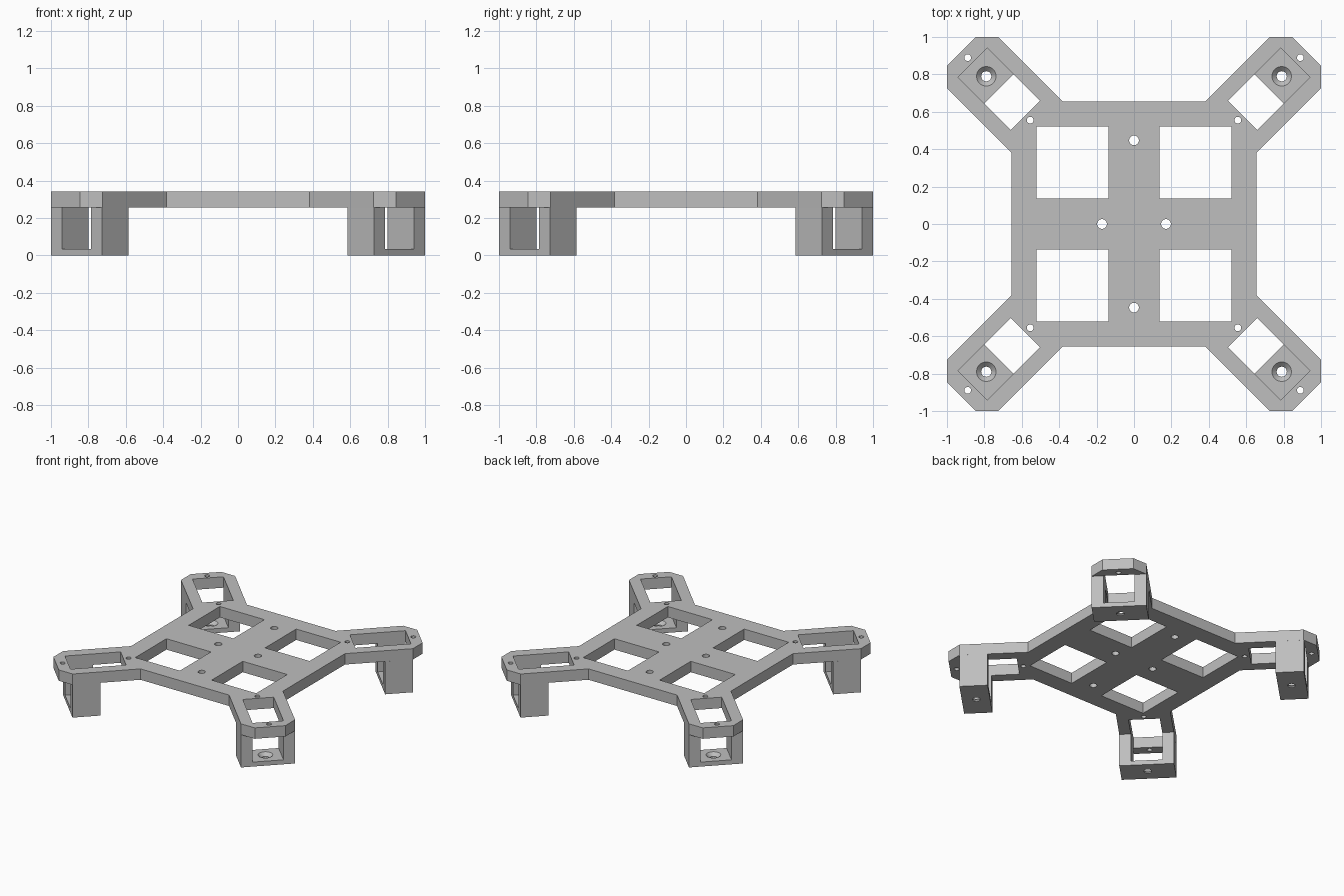
import bpy, bmesh
from math import cos, sin, pi, radians
from mathutils import Matrix, Vector

cube = bpy.data.objects.get("Cube")
if cube:
    bpy.data.objects.remove(cube, do_unlink=True)

PLATE_LOW, PLATE_TOP = 0.255, 0.34
FOOT_IN, FOOT_OUT = 1.021, 1.221        # distances along the diagonal arm
ARM_HALF, SLOT_HALF, SLOT_IN = 0.194, 0.111, 0.822
FLOOR = 0.035
QUARTERS = [Matrix.Rotation(k * pi / 2, 3, 'Z') for k in range(4)]
DIAGONAL = Matrix.Rotation(pi / 4, 3, 'Z')

grey = bpy.data.materials.new("plain_grey")
grey.use_nodes = True
colour = (0.52, 0.52, 0.52, 1)
grey.diffuse_color = colour
grey.node_tree.nodes["Principled BSDF"].inputs["Base Color"].default_value = colour


def activate(ob):
    bpy.ops.object.select_all(action='DESELECT')
    ob.select_set(True)
    bpy.context.view_layer.objects.active = ob


def circle(x, y, r, n=32):
    return [Vector((x + r * cos(2 * pi * i / n), y + r * sin(2 * pi * i / n), 0)) for i in range(n)]


def rectangle(x0, x1, y0, y1):
    return [Vector(p) for p in ((x0, y0, 0), (x1, y0, 0), (x1, y1, 0), (x0, y1, 0))]


def mesh_object(name, bm):
    mesh = bpy.data.meshes.new(name)
    bm.to_mesh(mesh)
    bm.free()
    ob = bpy.data.objects.new(name, mesh)
    bpy.context.collection.objects.link(ob)
    return ob


def box(name, x0, x1, y, z0, z1):
    bm = bmesh.new()
    bmesh.ops.create_cube(bm, size=1)
    bmesh.ops.scale(bm, vec=(x1 - x0, 2 * y, z1 - z0), verts=bm.verts)
    bmesh.ops.translate(bm, vec=((x0 + x1) / 2, 0, (z0 + z1) / 2), verts=bm.verts)
    return mesh_object(name, bm)


def cone(name, x, r0, r1, z0, z1):
    bm = bmesh.new()
    bmesh.ops.create_cone(bm, cap_ends=True, segments=32, radius1=r0, radius2=r1, depth=z1 - z0)
    bmesh.ops.translate(bm, vec=(x, 0, (z0 + z1) / 2), verts=bm.verts)
    return mesh_object(name, bm)


def cut(ob, cutter):
    cutter.hide_render = True
    mod = ob.modifiers.new("cut", 'BOOLEAN')
    mod.operation, mod.solver, mod.object = 'DIFFERENCE', 'EXACT', cutter
    activate(ob)
    bpy.ops.object.modifier_apply(modifier=mod.name)
    bpy.data.objects.remove(cutter, do_unlink=True)


# Frame plate: outline with arms, then windows, arm slots and screw holes
corner = [Vector(p) for p in ((0.655, 0.382, 0), (1, 0.725, 0), (1, 0.845, 0),
                              (0.845, 1, 0), (0.725, 1, 0), (0.382, 0.655, 0))]
loops = [[q @ p for q in QUARTERS for p in corner]]
for q in QUARTERS:
    window = rectangle(0.137, 0.521, 0.137, 0.521)
    slot = [DIAGONAL @ p for p in rectangle(SLOT_IN, FOOT_OUT, -SLOT_HALF, SLOT_HALF)]
    screws = [circle(0.555, 0.555, 0.018), circle(0.889, 0.889, 0.018)]
    loops += [[q @ p for p in loop] for loop in [window, slot] + screws]
for x, y in ((0.171, 0), (-0.171, 0), (0, 0.447), (0, -0.447)):
    loops.append(circle(x, y, 0.026))

curve = bpy.data.curves.new("frame_plate", 'CURVE')
curve.dimensions, curve.fill_mode = '2D', 'BOTH'
curve.extrude = (PLATE_TOP - PLATE_LOW) / 2
for loop in loops:
    spline = curve.splines.new('POLY')
    spline.points.add(len(loop) - 1)
    for point, p in zip(spline.points, loop):
        point.co = (p.x, p.y, 0, 1)
    spline.use_cyclic_u = True
plate = bpy.data.objects.new("frame_plate", curve)
bpy.context.collection.objects.link(plate)
plate.location.z = (PLATE_LOW + PLATE_TOP) / 2
activate(plate)
bpy.ops.object.convert(target='MESH')
plate = bpy.context.view_layer.objects.active
bm = bmesh.new()
bm.from_mesh(plate.data)
bmesh.ops.remove_doubles(bm, verts=bm.verts, dist=0.0001)
bmesh.ops.recalc_face_normals(bm, faces=bm.faces)
bm.to_mesh(plate.data)
bm.free()

# Foot: U-shaped bracket, open along the arm, with a countersunk floor hole
foot = box("foot_back_left", FOOT_IN, FOOT_OUT, ARM_HALF, 0, PLATE_LOW)
cut(foot, box("opening_cutter", FOOT_IN - 0.1, FOOT_OUT + 0.1, SLOT_HALF, FLOOR, PLATE_LOW + 0.1))
middle = 1.117
cut(foot, cone("hole_cutter", middle, 0.027, 0.027, -0.1, 0.1))
cut(foot, cone("countersink_cutter", middle, 0.026, 0.053, 0.009, FLOOR + 0.001))

feet = [foot]
for name in ("foot_back_right", "foot_front_right", "foot_front_left"):
    twin = bpy.data.objects.new(name, foot.data)
    bpy.context.collection.objects.link(twin)
    feet.append(twin)
for k, ob in enumerate(feet):
    ob.rotation_euler.z = radians(45 + 90 * k)

# Shared colour, with smooth holes and sharp edges
for ob in (plate, foot):
    ob.data.materials.clear()
    ob.data.materials.append(grey)
    activate(ob)
    bpy.ops.object.shade_smooth_by_angle(angle=radians(30))
